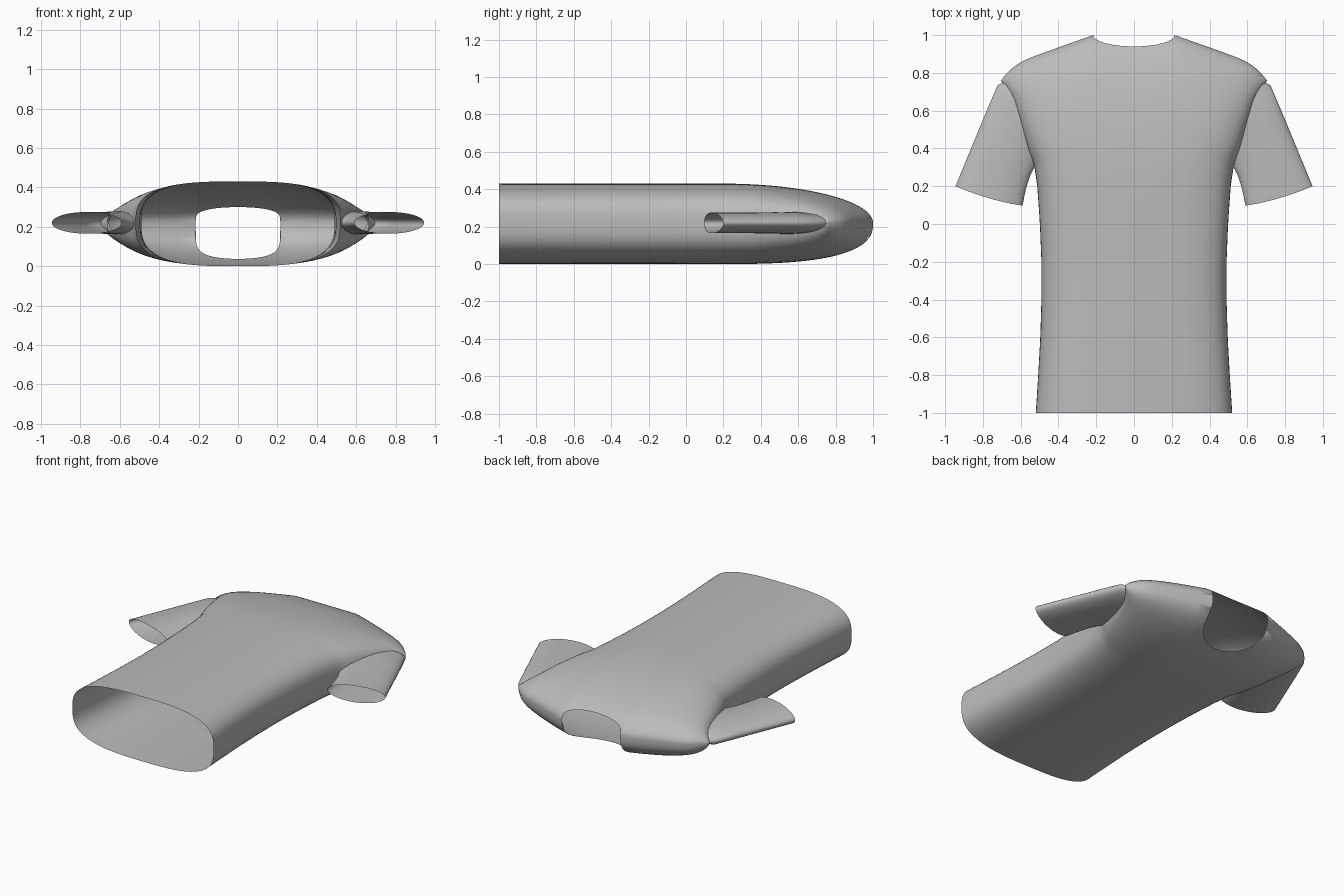
import bpy, bmesh, math

if "Cube" in bpy.data.objects:
    bpy.data.objects.remove(bpy.data.objects["Cube"])

ZC, Y0, NECK = 0.22, 0.2, 0.215     # seam height, start of shoulder curve, neck half-width

fabric = bpy.data.materials.new("grey_fabric")
fabric.diffuse_color = (0.5, 0.5, 0.5, 1)
fabric.use_nodes = True
fabric.node_tree.nodes["Principled BSDF"].inputs["Base Color"].default_value = fabric.diffuse_color


def interp(pts, v):
    """Piecewise linear lookup."""
    if v <= pts[0][0]:
        return pts[0][1]
    for (a, fa), (b, fb) in zip(pts, pts[1:]):
        if v <= b:
            return fa + (fb - fa) * (v - a) / (b - a)
    return pts[-1][1]


def finish(bm, name):
    bmesh.ops.remove_doubles(bm, verts=bm.verts, dist=0.0004)
    bmesh.ops.recalc_face_normals(bm, faces=bm.faces)
    me = bpy.data.meshes.new(name)
    bm.to_mesh(me)
    bm.free()
    me.materials.append(fabric)
    me.shade_smooth()
    me.set_sharp_from_angle(angle=math.radians(50))
    ob = bpy.data.objects.new(name, me)
    bpy.context.collection.objects.link(ob)
    return ob


# outline curves: shoulder seam y(x), torso half-width by height
SHOULDER = [(NECK, 1.0), (0.4, 0.935), (0.55, 0.88), (0.6, 0.857),
            (0.64, 0.83), (0.68, 0.79), (0.71, 0.752)]
WIDTH = [(-1, 0.52), (-0.8, 0.507), (-0.6, 0.496), (-0.4, 0.49), (-0.2, 0.49),
         (0, 0.498), (0.2, 0.512), (0.3, 0.53), (0.36, 0.56), (0.45, 0.592),
         (0.6, 0.64), (0.7, 0.68), (0.76, 0.705)]


def torso_point(col, t, side):
    """col in -2..2 (neck part within +-1), t < 0 below the shoulder curve, 0..1 on it."""
    c, sgn = abs(col), (1 if col >= 0 else -1)
    w = interp(WIDTH, Y0 + t * 1.2 if t < 0 else Y0 + t * 0.56)
    if c <= 1:
        x = NECK * math.sin(c * math.pi / 2)
    else:
        x = w - (w - NECK) * (2 - c) ** 2.5
    h = max(0, 1 - (x / w) ** 3) ** (1 / 3)
    if t < 0:
        y = Y0 + t * 1.2
    else:
        depth = 0.06 if side > 0 else 0.235           # shallow back neck, deep front neck
        cut = depth * math.sqrt(max(0, 1 - (x / NECK) ** 2))
        s = interp(SHOULDER, x)
        tau = t * (s - cut - Y0) / (s - Y0)
        y = Y0 + (s - Y0) * tau
        m = 2.0 if side > 0 else 2.7
        h *= max(0, 1 - tau ** m) ** (1 / m)
    return (sgn * x, y, ZC + h * (0.21 if side > 0 else -0.22))


# torso: two sheets joined along sides and shoulder seams
bm = bmesh.new()
cols = [i / 14 for i in range(-28, 29)]
rows = [-1 + i / 16 for i in range(16)] + [math.sin(i / 28 * math.pi / 2) for i in range(29)]
for side in (1, -1):
    grid = [[bm.verts.new(torso_point(c, t, side)) for c in cols] for t in rows]
    for r0, r1 in zip(grid, grid[1:]):
        for i in range(len(cols) - 1):
            bm.faces.new((r0[i], r0[i + 1], r1[i + 1], r1[i]))
# open the armholes
holes = []
for f in bm.faces:
    p = f.calc_center_median()
    if abs(p.x) > 0.5 and 0.37 < p.y < 0.7 and abs(p.z - ZC) < 0.04:
        holes.append(f)
bmesh.ops.delete(bm, geom=holes, context='FACES')
finish(bm, "shirt_torso")

# sleeves: flattened tubes from (outer edge, inner edge, half thickness) stations
STATIONS = [((0.655, 0.77), (0.49, 0.34), 0.06),
            ((0.722, 0.735), (0.525, 0.305), 0.058),
            ((0.78, 0.60), (0.55, 0.255), 0.056),
            ((0.84, 0.455), (0.568, 0.20), 0.055),
            ((0.90, 0.31), (0.58, 0.15), 0.055),
            ((0.945, 0.20), (0.59, 0.097), 0.055)]
N = 40
for sx, label in ((1, "left"), (-1, "right")):
    bm = bmesh.new()
    rings = []
    for k, ((ax, ay), (bx, by), th) in enumerate(STATIONS):
        ring = []
        for j in range(N):
            a = 2 * math.pi * j / N
            u = 0.5 + 0.5 * math.cos(a)
            sag = 0.012 * k / 5 * math.sin(a) ** 2    # slight bow of the hem
            ring.append(bm.verts.new((sx * (bx + (ax - bx) * u),
                                      by + (ay - by) * u - sag,
                                      ZC + th * math.sin(a))))
        rings.append(ring)
    for r0, r1 in zip(rings, rings[1:]):
        for j in range(N):
            bm.faces.new((r0[j], r0[(j + 1) % N], r1[(j + 1) % N], r1[j]))
    finish(bm, label + "_sleeve")
